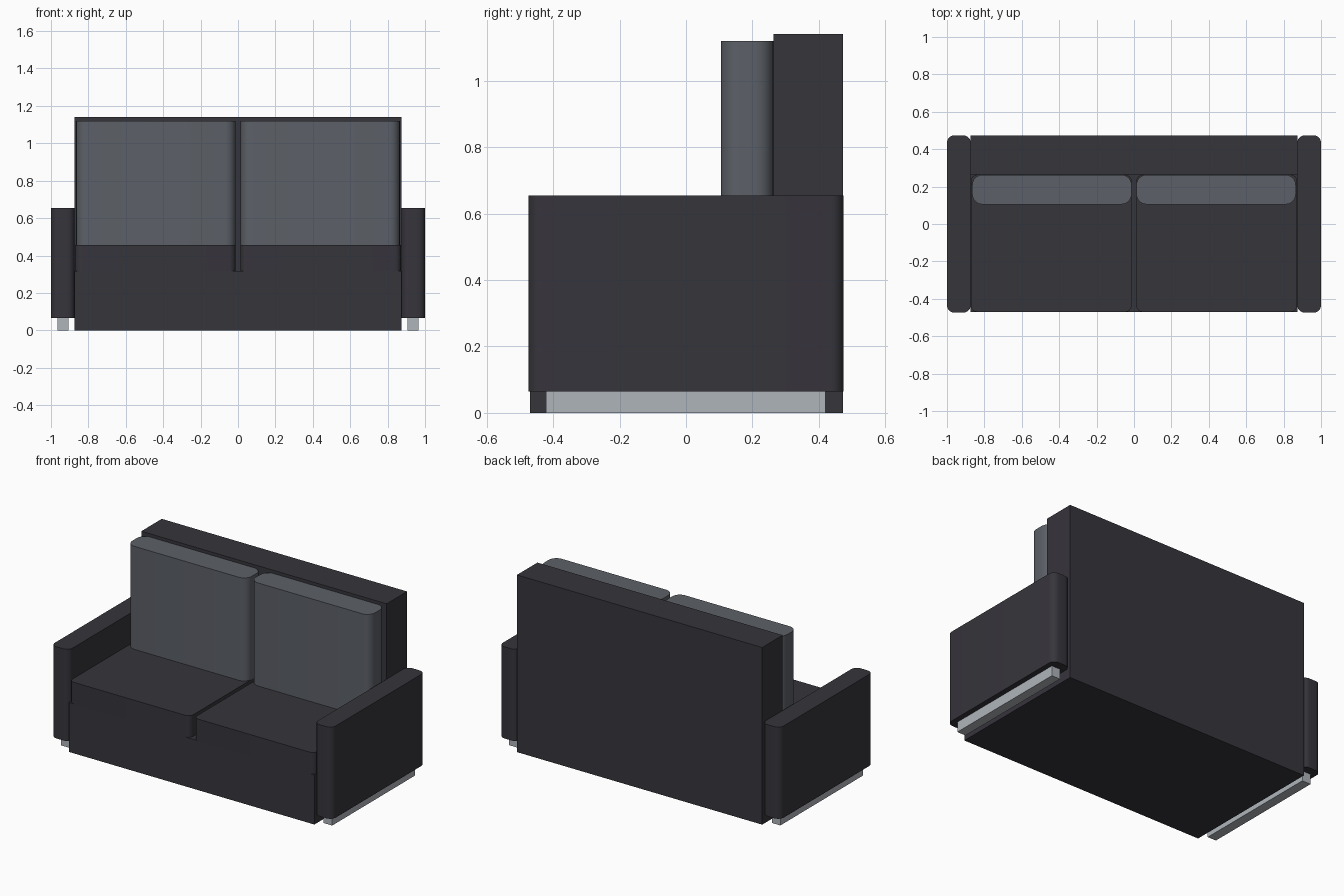
import bpy, bmesh, math

if "Cube" in bpy.data.objects:
    bpy.data.objects.remove(bpy.data.objects["Cube"])


def material(name, color):
    m = bpy.data.materials.new(name)
    m.diffuse_color = (*color, 1)
    m.use_nodes = True
    m.node_tree.nodes["Principled BSDF"].inputs["Base Color"].default_value = m.diffuse_color
    return m


CHARCOAL = material("charcoal fabric", (0.037, 0.035, 0.044))
GREY = material("grey fabric", (0.107, 0.117, 0.136))
METAL = material("pale metal", (0.43, 0.46, 0.50))


def finish(name, bm, mat):
    bmesh.ops.recalc_face_normals(bm, faces=bm.faces)
    mesh = bpy.data.meshes.new(name)
    bm.to_mesh(mesh)
    bm.free()
    mesh.materials.append(mat)
    ob = bpy.data.objects.new(name, mesh)
    bpy.context.collection.objects.link(ob)
    return ob


def block(name, x, y, z, mat, radius=0):
    """Box between the given ranges, with optional rounded upright edges."""
    bm = bmesh.new()
    bmesh.ops.create_cube(bm, size=1)
    for v in bm.verts:
        for i, (lo, hi) in enumerate((x, y, z)):
            v.co[i] = hi if v.co[i] > 0 else lo
    if radius:
        upright = [e for e in bm.edges
                   if abs(e.verts[0].co.z - e.verts[1].co.z) > 1e-4]
        bmesh.ops.bevel(bm, geom=upright, offset=radius, segments=6,
                        profile=0.5, affect='EDGES')
    ob = finish(name, bm, mat)
    if radius:
        bpy.ops.object.select_all(action='DESELECT')
        bpy.context.view_layer.objects.active = ob
        ob.select_set(True)
        bpy.ops.object.shade_smooth_by_angle(angle=math.radians(35))
    return ob


# Base and backrest: one L-shaped side profile swept across the width
profile = [(-0.47, 0), (0.472, 0), (0.472, 1.14), (0.264, 1.14),
           (0.264, 0.318), (-0.47, 0.318)]
bm = bmesh.new()
face = bm.faces.new([bm.verts.new((-0.873, y, z)) for y, z in profile])
swept = bmesh.ops.extrude_face_region(bm, geom=[face])
for v in swept["geom"]:
    if isinstance(v, bmesh.types.BMVert):
        v.co.x = 0.873
finish("base_and_backrest", bm, CHARCOAL)

# Cushions, arms and runners on each side
for side, s in (("left", -1), ("right", 1)):
    def span(a, b):
        return tuple(sorted((s * a, s * b)))
    block(side + "_seat_cushion", span(0.013, 0.872), (-0.47, 0.264),
          (0.318, 0.457), CHARCOAL, 0.035)
    block(side + "_back_cushion", span(0.013, 0.865), (0.105, 0.263),
          (0.457, 1.12), GREY, 0.055)
    block(side + "_arm", span(0.873, 1.0), (-0.474, 0.474),
          (0.065, 0.655), CHARCOAL, 0.04)
    block(side + "_runner", span(0.905, 0.966), (-0.422, 0.42),
          (0, 0.065), METAL)
